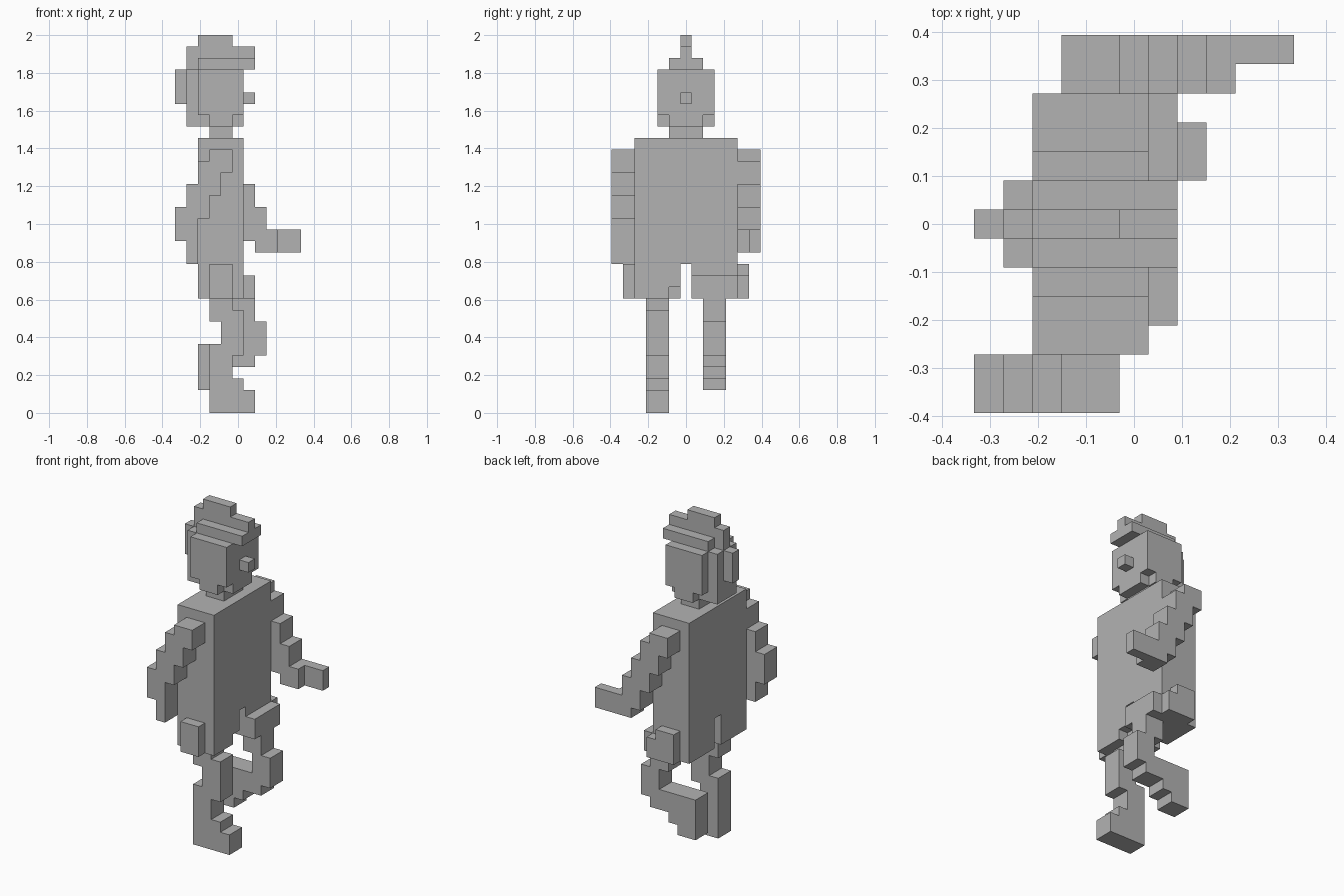
import bpy, bmesh
from mathutils import Vector

cube = bpy.data.objects.get("Cube")
if cube:
    bpy.data.objects.remove(cube, do_unlink=True)

UNIT = 2 / 33                      # edge of one block
ORIGIN = Vector((5.5, 6.5, 0))     # grid centre in blocks

grey = bpy.data.materials.new("plain grey")
grey.use_nodes = True
grey.diffuse_color = (0.45, 0.45, 0.45, 1)
grey.node_tree.nodes["Principled BSDF"].inputs["Base Color"].default_value = grey.diffuse_color


def box(x, y, z):
    """Grid cells covered by three (start, end) ranges."""
    return {(i, j, k) for i in range(*x) for j in range(*y) for k in range(*z)}


def layers(y, top, rows):
    """Cells of a limb: x ranges listed from the top layer down."""
    cells = set()
    for n, x in enumerate(rows):
        cells |= box(x, y, (top - n - 1, top - n))
    return cells


def build(name, cells):
    """Skin a set of cells with its outer faces only."""
    bm = bmesh.new()
    verts = {}

    def vert(p):
        key = tuple(p)
        if key not in verts:
            verts[key] = bm.verts.new((Vector(p) - ORIGIN) * UNIT)
        return verts[key]

    for cell in cells:
        for axis in range(3):
            u, v = (axis + 1) % 3, (axis + 2) % 3
            for side in (0, 1):
                near = list(cell)
                near[axis] += 2 * side - 1
                if tuple(near) in cells:
                    continue
                ring = []
                for du, dv in ((0, 0), (1, 0), (1, 1), (0, 1)):
                    p = list(cell)
                    p[axis] += side
                    p[u] += du
                    p[v] += dv
                    ring.append(vert(p))
                bm.faces.new(ring if side else ring[::-1])
    bmesh.ops.dissolve_limit(bm, angle_limit=0.01, verts=bm.verts, edges=bm.edges)
    mesh = bpy.data.meshes.new(name)
    bm.to_mesh(mesh)
    bm.free()
    mesh.materials.append(grey)
    obj = bpy.data.objects.new(name, mesh)
    bpy.context.collection.objects.link(obj)


# Torso with a split between the legs and a trimmed inner corner
torso = box((2, 6), (2, 11), (10, 24))
torso -= box((2, 6), (6, 7), (10, 13))
torso -= box((5, 6), (5, 6), (10, 11))
build("torso", torso)

# Head with notched jaw corners, neck and nose
skull = box((2, 6), (4, 9), (26, 30))
jaw = box((3, 5), (4, 9), (25, 26)) | box((2, 6), (5, 8), (25, 26))
build("head", skull | jaw)
build("neck", box((3, 5), (5, 8), (24, 25)))
build("nose", box((6, 7), (6, 7), (27, 28)))

# Hair: fringe, back panel and narrow crest
mid = (6, 7)
build("hair_fringe", box((2, 7), (5, 8), (30, 31)))
build("hair_back", box((1, 2), (5, 8), (25, 30)))
build("hair_crest", box((2, 5), mid, (32, 33)) | box((1, 7), mid, (31, 32))
      | box((1, 2), mid, (30, 31)))
build("hair_tail", box((0, 1), mid, (27, 30)))

# Arm swung back: stepped diagonal, then a hanging hand
side = (0, 2)
back_rows = [(3 - (n + 1) // 2, 5 - n // 2) for n in range(7)]
build("back_arm", layers(side, 23, back_rows + [(0, 2), (1, 2), (1, 2)]))

# Arm swung forward: opposite diagonal, with a hand reaching out
side = (11, 13)
front_rows = [(3 + n // 2, 5 + (n + 1) // 2) for n in range(9)]
build("front_arm", layers(side, 23, front_rows) | box((9, 11), (12, 13), (14, 16)))

# Standing leg with hip pad
shin = [(4, 6)] * 2 + [(3, 6)] + [(3, 5)] * 2
foot = [(3, 6)] + [(3, 7)] * 2
build("standing_leg", layers((3, 5), 10, [(3, 5), (3, 6)] + shin + foot))
build("standing_hip", box((3, 5), (1, 2), (10, 13)))

# Lifted leg: raised thigh, bent knee and trailing foot
build("lifted_thigh", box((6, 7), (7, 11), (10, 12)))
build("lifted_hip", layers((11, 12), 13, [(3, 5), (3, 6), (3, 6)]))
knee = [(5, 7)] * 2 + [(6, 8)] * 2
calf = [(2, 8), (2, 7), (2, 5), (2, 4)]
build("lifted_leg", layers((8, 10), 10, knee + calf))
